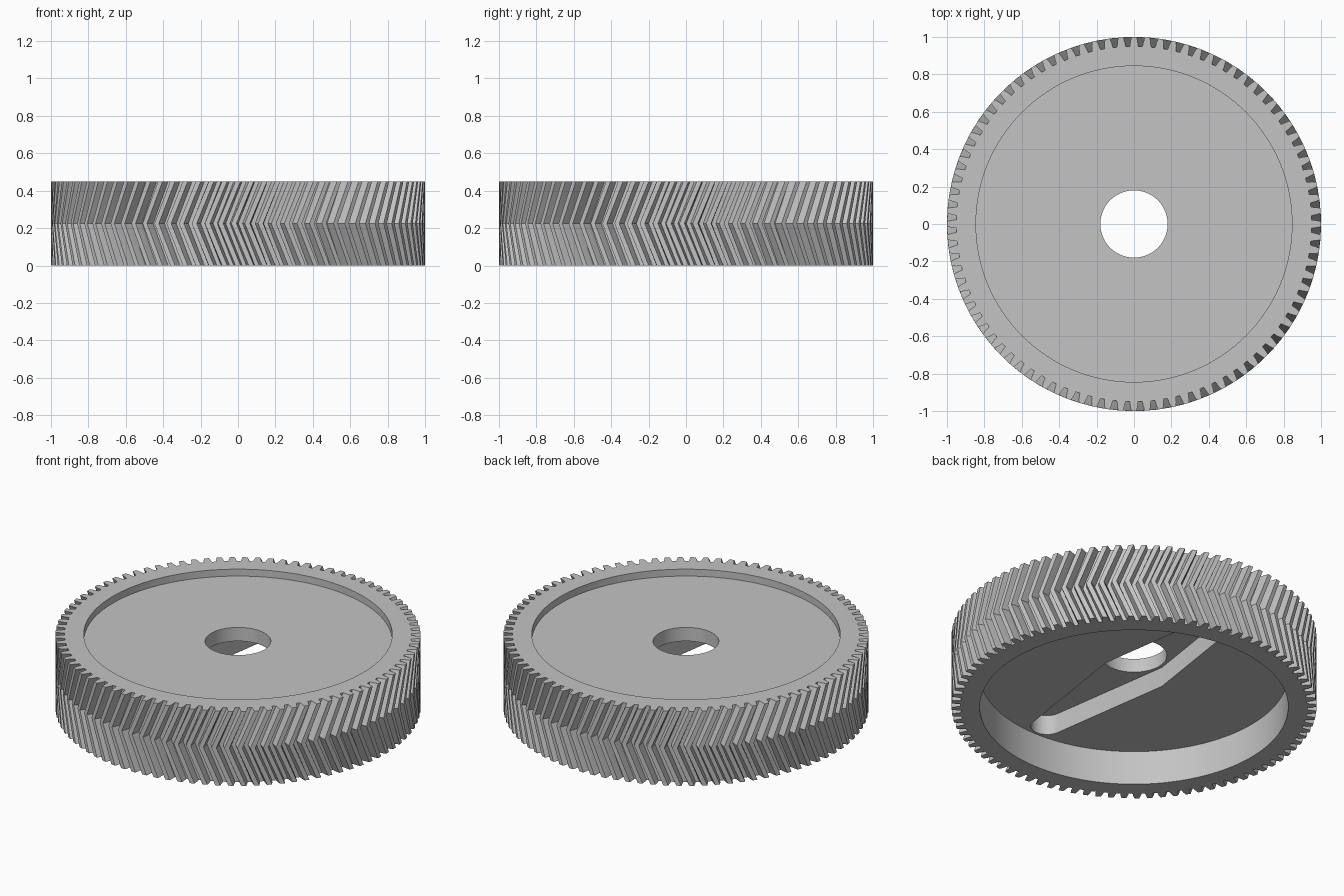
import bpy
import bmesh
from math import pi, sin, cos, tan, radians

if "Cube" in bpy.data.objects:
    bpy.data.objects.remove(bpy.data.objects["Cube"], do_unlink=True)

HEIGHT = 0.45
TEETH = 88
PITCH = 2 * pi / TEETH
TWIST = HEIGHT / 2 * tan(radians(22.5))

grey = bpy.data.materials.new("plain_grey")
grey.use_nodes = True
colour = (0.55, 0.55, 0.55, 1)
grey.diffuse_color = colour
grey.node_tree.nodes["Principled BSDF"].inputs["Base Color"].default_value = colour


def loft(name, layers):
    """Solid through a stack of matching closed outlines [(x, y, z), ...]."""
    bm = bmesh.new()
    rings = [[bm.verts.new(p) for p in layer] for layer in layers]
    n = len(rings[0])
    for low, high in zip(rings, rings[1:]):
        for i in range(n):
            j = (i + 1) % n
            bm.faces.new((low[i], low[j], high[j], high[i]))
    bm.faces.new(rings[0][::-1])
    bm.faces.new(rings[-1])
    mesh = bpy.data.meshes.new(name)
    bm.to_mesh(mesh)
    bm.free()
    mesh.materials.append(grey)
    obj = bpy.data.objects.new(name, mesh)
    bpy.context.collection.objects.link(obj)
    return obj


def prism(name, outline, z0, z1):
    return loft(name, [[(x, y, z) for x, y in outline] for z in (z0, z1)])


def circle(radius, n):
    return [(radius * cos(2 * pi * i / n), radius * sin(2 * pi * i / n)) for i in range(n)]


# Tooth outline: half width as a share of the pitch, and radius
flank = [(0.335, 0.95), (0.275, 0.975), (0.19, 1.0)]
tooth = [(-w, r) for w, r in flank] + [(w, r) for w, r in reversed(flank)]


def gear_layer(z, turn):
    points = []
    for k in range(TEETH):
        for w, r in tooth:
            a = (k + w) * PITCH + turn
            points.append((r * cos(a), r * sin(a), z))
    return points


# Herringbone gear body
gear = loft("herringbone_gear", [
    gear_layer(0, 0), gear_layer(HEIGHT / 2, -TWIST), gear_layer(HEIGHT, 0)])

# Tapered two-armed pocket outline with round ends
TIP_Y, TIP_R, HUB_W = 0.74, 0.09, 0.2
arm = [(TIP_R * cos(pi * i / 16), TIP_Y + TIP_R * sin(pi * i / 16)) for i in range(17)]
horn = [(HUB_W, 0)] + arm + [(-HUB_W, 0)] + [(-x, -y) for x, y in arm]

# Recesses, bore and pocket, cut in turn
cutters = [
    prism("top_recess_cutter", circle(0.845, 128), 0.408, 0.6),
    prism("bottom_cavity_cutter", circle(0.845, 128), -0.1, 0.206),
    prism("arm_pocket_cutter", horn, 0.1, 0.325),
    prism("bore_cutter", circle(0.18, 64), -0.2, 0.7),
]
for cutter in cutters:
    cutter.hide_render = True
    mod = gear.modifiers.new(cutter.name, "BOOLEAN")
    mod.operation = "DIFFERENCE"
    mod.solver = "EXACT"
    mod.object = cutter

bpy.context.view_layer.update()
graph = bpy.context.evaluated_depsgraph_get()
result = bpy.data.meshes.new_from_object(gear.evaluated_get(graph))
gear.modifiers.clear()
gear.data = result
for cutter in cutters:
    bpy.data.objects.remove(cutter, do_unlink=True)

# Smooth the round walls, keep the tooth edges crisp
bpy.ops.object.select_all(action="DESELECT")
gear.select_set(True)
bpy.context.view_layer.objects.active = gear
bpy.ops.object.shade_smooth_by_angle(angle=radians(20))
